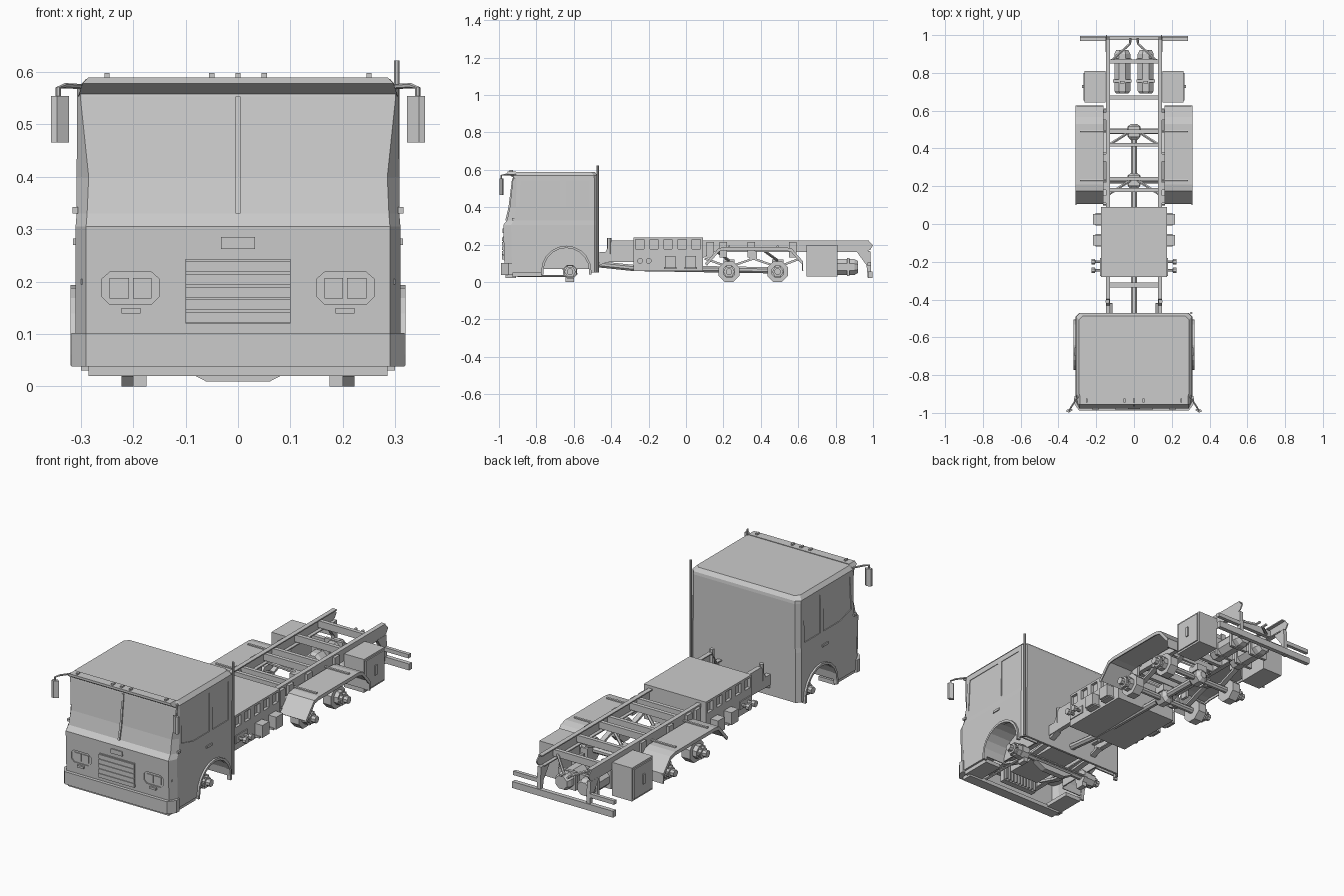
import bpy, bmesh
from math import cos, sin, pi, radians
from mathutils import Vector


def finish(name, bm, mirror=False):
    bmesh.ops.recalc_face_normals(bm, faces=bm.faces)
    me = bpy.data.meshes.new(name)
    bm.to_mesh(me)
    bm.free()
    ob = bpy.data.objects.new(name, me)
    bpy.context.collection.objects.link(ob)
    if mirror:
        ob.modifiers.new("Mirror", 'MIRROR')
    return ob


def loft(bm, rings, cap0=True, cap1=True):
    vs = [[bm.verts.new(p) for p in r] for r in rings]
    n = len(vs[0])
    for a, b in zip(vs, vs[1:]):
        for i in range(n):
            bm.faces.new((a[i], a[(i + 1) % n], b[(i + 1) % n], b[i]))
    if cap0:
        bm.faces.new(vs[0])
    if cap1:
        bm.faces.new(vs[-1])


def prism(name, pts, axis, a, b, mirror=False):
    """Extrude a 2D outline along an axis from a to b."""
    put = {'x': lambda p, t: (t, p[0], p[1]), 'y': lambda p, t: (p[0], t, p[1]),
           'z': lambda p, t: (p[0], p[1], t)}[axis]
    bm = bmesh.new()
    loft(bm, [[put(p, t) for p in pts] for t in (a, b)])
    return finish(name, bm, mirror)


def box(name, x0, x1, y0, y1, z0, z1, mirror=False):
    return prism(name, [(x0, y0), (x1, y0), (x1, y1), (x0, y1)], 'z', z0, z1, mirror)


def boxes(name, dims, mirror=False):
    bm = bmesh.new()
    for x0, x1, y0, y1, z0, z1 in dims:
        loft(bm, [[(x0, y0, z), (x1, y0, z), (x1, y1, z), (x0, y1, z)] for z in (z0, z1)])
    return finish(name, bm, mirror)


def rod(name, pts, r, n=8, mirror=False):
    """Round bar through a list of points; r is one radius or one per point."""
    bm = bmesh.new()
    P = [Vector(p) for p in pts]
    R = r if isinstance(r, list) else [r] * len(P)
    rings = []
    for i, p in enumerate(P):
        d = (P[min(i + 1, len(P) - 1)] - P[max(i - 1, 0)]).normalized()
        u = d.orthogonal().normalized()
        if abs(d.z) < 0.99:
            u = d.cross(Vector((0, 0, 1))).normalized()
        v = d.cross(u)
        rings.append([p + R[i] * (u * cos(t) + v * sin(t))
                      for t in [(k + 0.5) * 2 * pi / n for k in range(n)]])
    loft(bm, rings)
    return finish(name, bm, mirror)


def strip(name, pts, x0, x1, thick, mirror=True):
    """Bent sheet following a y-z path."""
    bm = bmesh.new()
    vs = [[bm.verts.new((x, y, z)) for x in (x0, x1)] for y, z in pts]
    for a, b in zip(vs, vs[1:]):
        bm.faces.new((a[0], a[1], b[1], b[0]))
    ob = finish(name, bm)
    m = ob.modifiers.new("Solid", 'SOLIDIFY')
    m.thickness, m.offset = thick, 0
    if mirror:
        ob.modifiers.new("Mirror", 'MIRROR')
    return ob


def cut(ob, cutter):
    m = ob.modifiers.new("Cut", 'BOOLEAN')
    m.operation, m.object, m.solver = 'DIFFERENCE', cutter, 'EXACT'
    cutter.hide_render = True
    cutter.display_type = 'WIRE'


# cab shell: stacked outlines (z, front half width, front y, side half width, corner y, back y)
bm = bmesh.new()
rings = []
for z, hf, yf, hs, yc, yb in [(.05, .29, -.97, .31, -.93, -.47), (.305, .29, -.977, .31, -.935, -.47),
                              (.33, .288, -.957, .308, -.92, -.47), (.40, .285, -.942, .308, -.91, -.47),
                              (.553, .301, -.925, .307, -.905, -.47), (.568, .301, -.922, .307, -.905, -.472),
                              (.587, .285, -.915, .29, -.90, -.487)]:
    rings.append([(-hf, yf, z), (hf, yf, z), (hs, yc, z), (hs, yb - .02, z), (hs - .02, yb, z),
                  (.02 - hs, yb, z), (-hs, yb - .02, z), (-hs, yc, z)])
loft(bm, rings, cap0=False)
cab = finish("cab_shell", bm)
s = cab.modifiers.new("Solid", 'SOLIDIFY')
s.thickness, s.offset = .012, -1
AY, AZ = -.64, .06
cut(cab, prism("arch_cutter", [(AY + .125 * cos(k * pi / 8), AZ + .125 * sin(k * pi / 8)) for k in range(16)],
               'x', -.4, .4))
cut(cab, prism("front_window_cutter", [(-.895, .37), (-.80, .345), (-.67, .345), (-.67, .54), (-.885, .54)],
               'x', .304, .33, True))
cut(cab, box("rear_window_cutter", .304, .33, -.645, -.515, .345, .54, True))
hx = [(.15, .172), (.165, .157), (.245, .157), (.26, .172), (.26, .205), (.245, .218), (.165, .218), (.15, .205)]
cut(cab, prism("headlight_cutter", hx, 'y', -1.0, -.968, True))

# cab exterior trim
bm = bmesh.new()
loft(bm, [[(s * w, y, z) for s, w, y, z in ((-1, .305, -.915, .553), (1, .305, -.915, .553),
                                            (1, .297, -.955, .578), (-1, .297, -.955, .578))],
          [(-.285, -.91, .59), (.285, -.91, .59), (.285, -.955, .59), (-.285, -.955, .59)]])
finish("sun_visor", bm)
boxes("roof_markers", [(x - .005, x + .005, -.945, -.925, .588, .598) for x in (-.25, -.05, 0, .05, .25)])
prism("windshield_divider", [(-.966, .33), (-.949, .40), (-.93, .553), (-.92, .553), (-.935, .40), (-.95, .33)],
      'x', -.005, .005)
prism("front_bumper", [(-.29, -.988), (.29, -.988), (.318, -.95), (.318, -.925), (.305, -.925), (.28, -.96),
                       (-.28, -.96), (-.305, -.925), (-.318, -.925), (-.318, -.95)], 'z', .038, .102)
box("bumper_undertray", -.285, .285, -.965, -.91, .02, .04)
box("entry_step", .21, .30, -.93, -.77, .03, .05, True)
boxes("grille_slats", [(-.1, .1, -.983, -.965, .121 + i * .0245, .141 + i * .0245) for i in range(5)])
box("grille_backing", -.1, .1, -.979, -.965, .12, .243)
box("front_plate", -.032, .032, -.982, -.97, .262, .285)
boxes("headlight_lamps", [(.165, .2, -.972, -.966, .168, .207), (.208, .245, -.972, -.966, .168, .207)], True)
box("front_indicator", .186, .222, -.982, -.968, .139, .15, True)
box("belt_marker", .305, .316, -.93, -.91, .33, .342, True)
boxes("door_handle", [(.308, .315, -.70, -.655, .27, .282)], True)
arc = [(AY + .128 * cos(k * pi / 10), AZ + .128 * sin(k * pi / 10)) for k in range(11)]
strip("arch_flare", [(-.512, .04)] + arc + [(-.768, .04)], .30, .32, .012)
strip("wheel_well", arc, .19, .31, .006)
box("well_inner_wall", .185, .192, -.765, -.515, .07, .19, True)
box("cab_floor", -.30, .30, -.96, -.48, .195, .205)
rod("rear_corner_stack", [(.303, -.472, .05), (.303, -.472, .622)], .006, 8)
rod("mirror_arm", [(.295, -.91, .572), (.33, -.965, .574), (.343, -.988, .57), (.343, -.988, .5)], .005, 6, True)
prism("mirror", [(.323, -.985), (.345, -.998), (.357, -.995), (.357, -.984), (.335, -.976)], 'z', .466, .554, True)

# engine and radiator under cab
box("engine", -.085, .085, -.84, -.50, .085, .195)
box("radiator", -.10, .10, -.90, -.87, .05, .195)
boxes("radiator_fins", [(-.094 + i * .02, -.086 + i * .02, -.87, -.858, .055, .19) for i in range(10)])
prism("front_skid_plate", [(-.115, .038), (-.06, .009), (.06, .009), (.115, .038)], 'y', -.635, -.605)

# chassis rails as channels
web = [(-.95, .10), (-.43, .105), (-.28, .11), (.08, .125), (.15, .162), (.96, .162), (.985, .172),
       (1.0, .195), (.975, .222), (-.395, .222), (-.43, .158), (-.95, .145)]
prism("rail_web", web, 'x', .143, .149, True)
strip("rail_top_flange", [(-.95, .145), (-.43, .157), (-.395, .22), (.978, .22)], .126, .149, .006)
strip("rail_bottom_flange", [(-.95, .101), (-.28, .111), (.08, .126), (.15, .163), (.96, .163)], .126, .149, .006)
boxes("cross_members", [(-.144, .144, y - .01, y + .01, .175, .21) for y in (.18, .24, .42, .49, .67, .86)]
      + [(-.144, .144, -.335, -.31, .13, .165), (-.144, .144, -.93, -.91, .105, .14)])
boxes("rail_brackets", [(.149, .163, y - .02, y + .02, .13, .215) for y in (.13, .2, .35, .57)], True)
rod("cab_mount", [(.14, -.41, .15), (.14, -.41, .235)], .012, 6, True)

# centre power box with side details
core = box("centre_box", -.175, .175, -.28, .09, .06, .237)
cut(core, boxes("box_window_cutters", [(.16, .2, y - .022, y + .022, .175, .226)
                                       for y in [-.247 + i * .0755 for i in range(5)]], True))
boxes("side_canisters", [(.17, .218, y - .028, y + .028, .075, .138) for y in (-.085, .025)], True)
boxes("canister_lids", [(.17, .205, y - .033, y + .033, .07, .08) for y in (-.085, .025)], True)
for i, y in enumerate((-.245, -.2)):
    rod("side_port_%d" % i, [(.17, y, .113), (.205, y, .113), (.206, y, .113), (.224, y, .113)],
        [.008, .008, .016, .016], 8, True)
box("port_plate", .17, .18, -.275, -.18, .095, .135, True)

# rear fenders
fender = [(.107, .10), (.175, .178), (.21, .184), (.53, .184), (.565, .175), (.622, .11), (.624, .06)]
strip("rear_fender", fender, .162, .31, .006)
strip("fender_edge", [(y, z - .008) for y, z in fender[:6]], .304, .31, .014)
rod("fender_support", [(.14, y, .19) for y in (.23,)] + [(.285, .23, .19)], .006, 6, True)
rod("fender_support_rear", [(.14, .49, .19), (.285, .49, .19)], .006, 6, True)

# axles, hubs and springs
for nm, y, rb in (("front", -.62, .04), ("mid", .23, .055), ("rear", .49, .055)):
    rod(nm + "_axle", [(-.22, y, .055), (.22, y, .055)], .016)
    rod(nm + "_brake_drum", [(.175, y, .055), (.222, y, .055)], rb / cos(pi / 8) if rb > .05 else rb, 8, True)
    rod(nm + "_hub", [(.22, y, .055), (.245, y, .055), (.246, y, .055), (.262, y, .055), (.263, y, .055), (.285, y, .055)],
        [.036, .036, .028, .028, .018, .018], 8, True)
    bm = bmesh.new()
    for k in range(6):
        cy, cz = y + .029 * cos(k * pi / 3), .055 + .029 * sin(k * pi / 3)
        loft(bm, [[(x, cy + a * .004, cz + b * .004) for a, b in ((-1, -1), (1, -1), (1, 1), (-1, 1))]
                  for x in (.24, .258)])
    finish(nm + "_wheel_studs", bm, True)
box("front_brake_calipers", .175, .20, -.645, -.6, 0, .05, True)
strip("front_leaf_spring", [(-.86, .115), (-.75, .082), (-.62, .07), (-.50, .082), (-.42, .112)], .115, .145, .012)
rod("steering_link", [(.19, -.9, .032), (.19, -.62, .032)], .006, 6)
rod("steering_tie_rod", [(-.19, -.585, .045), (.19, -.585, .045)], .006, 6)
strip("rear_leaf_spring", [(.10, .125), (.23, .08), (.36, .125), (.49, .08), (.61, .125)], .14, .165, .012)
box("spring_seat", .13, .17, .34, .38, .12, .165, True)
for nm, y in (("mid", .23), ("rear", .49)):
    rod(nm + "_differential", [(0, y - .045, .06), (0, y - .025, .06), (0, y + .025, .06), (0, y + .04, .06)],
        [.02, .038, .038, .018])
    box(nm + "_differential_top", -.03, .03, y - .03, y + .03, .085, .12)
    rod(nm + "_torque_rod", [(.02, y, .115), (.13, y - .07, .165)], .008, 6, True)
rod("drive_shaft", [(0, -.52, .10), (0, -.28, .075), (0, .49, .062)], .018)

# rear storage boxes, tanks and underrun bar
box("storage_box", .15, .262, .643, .81, .028, .198, True)
box("storage_box_door", .262, .268, .653, .80, .038, .188, True)
box("storage_latch", .268, .274, .72, .735, .09, .14, True)
rod("air_tank", [(.062, .69, .08), (.062, .705, .08), (.062, .90, .08), (.062, .92, .08)],
    [.035, .046, .046, .035], 8, True)
strip("tank_strap", [(.75, .165), (.75, .035)], .05, .075, .014)
boxes("tank_bands", [(.012, .112, y, y + .015, .033, .127) for y in (.75, .86)], True)
rod("tow_brace", [(.125, .86, .19), (.02, .955, .15), (.02, .985, .15)], .007, 6, True)
prism("underrun_bracket", [(.91, .165), (.985, .165), (.992, .02), (.972, .02), (.965, .09)], 'x', .13, .15, True)
box("underrun_bar", -.285, .285, .974, .996, .022, .055)
box("rear_lamp_bar", .15, .285, .97, .988, .085, .105, True)
